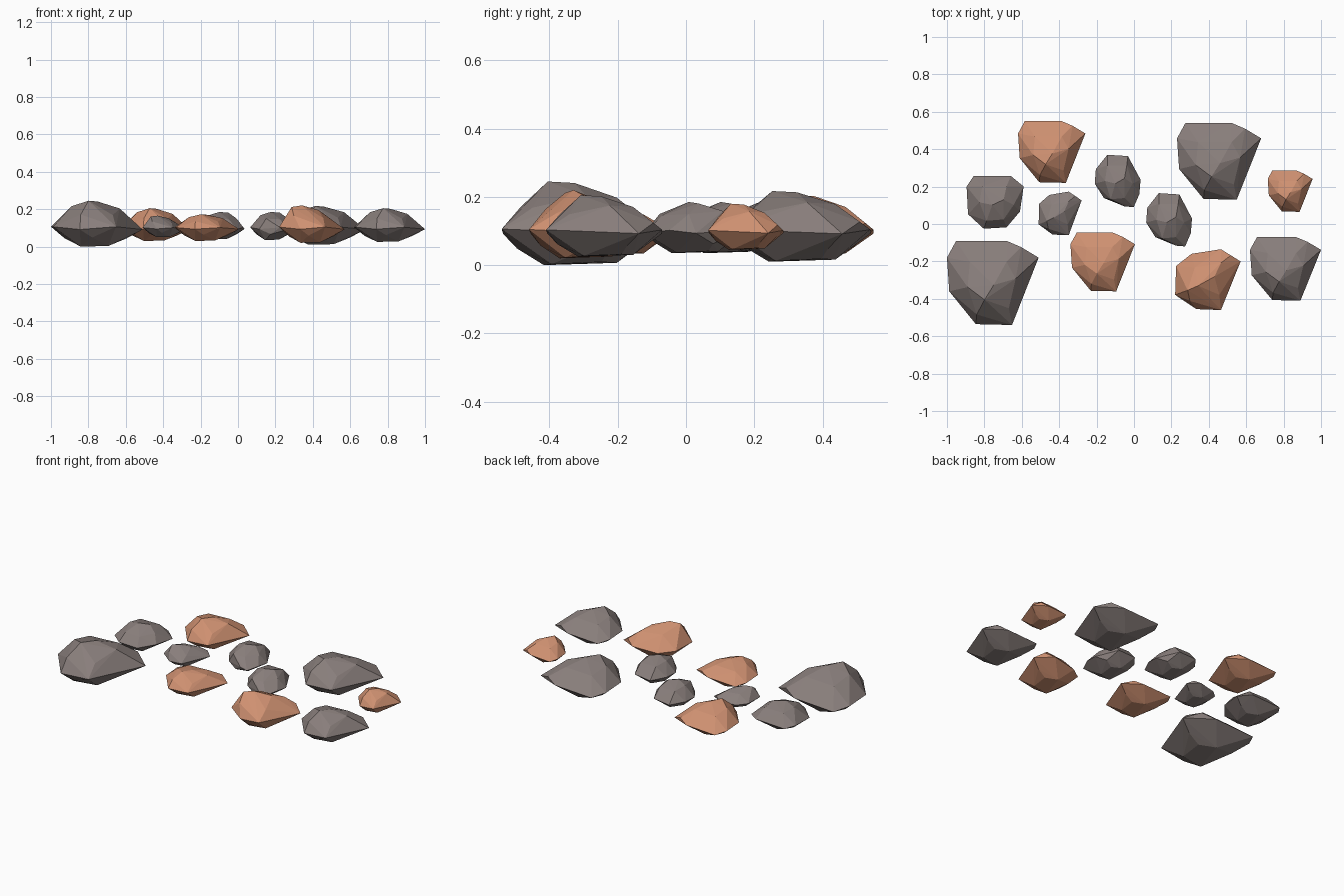
import bpy
import bmesh

cube = bpy.data.objects.get("Cube")
if cube:
    bpy.data.objects.remove(cube, do_unlink=True)


def make_material(name, colour):
    mat = bpy.data.materials.new(name)
    mat.use_nodes = True
    mat.diffuse_color = (*colour, 1)
    mat.node_tree.nodes["Principled BSDF"].inputs["Base Color"].default_value = (*colour, 1)
    return mat


grey = make_material("warm grey stone", (0.25, 0.21, 0.2))
copper = make_material("copper stone", (0.62, 0.28, 0.165))

# Rim outlines seen from above, in a unit square
RIMS = {
    "wedge": [(-1, .6), (-.8, 1), (.3, 1), (1, .6), (.42, -1), (-.37, -.98), (-.95, -.2)],
    "tilted": [(-.97, .45), (-.5, .85), (.4, 1), (1, .6), (.4, -1), (-.35, -.97), (-1, -.5)],
    "round": [(-1, .6), (-.75, 1), (.55, 1), (1, .6), (.87, -.35), (.4, -.95), (-.4, -1), (-.95, -.45)],
    "oval": [(-.95, .45), (-.45, 1), (.45, .95), (1, .05), (.95, -.5), (.7, -1), (.3, -.97), (-.6, -.65), (-1, -.1)],
}

# Upper facet corners: the peak leans to the front, with a long slope to the back
CROWNS = {
    "wedge": [(-.18, -.4, 1), (.02, -.05, .97), (-.55, -.1, .8), (-.5, .5, .62), (.3, .5, .68),
              (.5, .1, .72), (.62, .85, .25), (-.35, -.75, .5), (.35, -.6, .48)],
    "tilted": [(-.62, -.35, .93), (-.3, -.2, 1), (.2, .1, .8), (-.4, .4, .65), (.4, .55, .6),
               (.7, .8, .25), (-.55, -.7, .55), (.35, -.5, .45)],
    "round": [(-.1, -.1, 1), (.3, .1, .95), (-.55, 0, .8), (-.45, .6, .7), (.4, .6, .7),
              (.65, -.1, .6), (-.3, -.7, .6), (.3, -.65, .55)],
}
CROWNS["oval"] = CROWNS["round"]

# Lower facet corners, shared by every stone
KEEL = [(-.35, -.45, -1), (.25, -.35, -.97), (-.1, .5, -.93), (.3, .3, -.9),
        (-.7, .3, -.55), (.65, .4, -.55), (-.1, -.8, -.5)]


def make_stone(name, mat, shape, x, y, z):
    """Hull a faceted stone around its rim inside the given extents."""
    cx, cy = sum(x) / 2, sum(y) / 2
    hx, hy = (x[1] - x[0]) / 2, (y[1] - y[0]) / 2
    mid = 0.097
    points = [(u, v, 0.06 * (-1) ** i) for i, (u, v) in enumerate(RIMS[shape])]
    bm = bmesh.new()
    for u, v, w in points + CROWNS[shape] + KEEL:
        rise = (z[1] - mid) if w > 0 else (mid - z[0])
        bm.verts.new((cx + u * hx, cy + v * hy, mid + w * rise))
    hull = bmesh.ops.convex_hull(bm, input=bm.verts[:])
    unused = {e for e in hull["geom_interior"] + hull["geom_unused"]
              if isinstance(e, bmesh.types.BMVert)}
    bmesh.ops.delete(bm, geom=list(unused), context="VERTS")
    bmesh.ops.recalc_face_normals(bm, faces=bm.faces[:])
    mesh = bpy.data.meshes.new(name)
    bm.to_mesh(mesh)
    bm.free()
    mesh.materials.append(mat)
    bpy.context.collection.objects.link(bpy.data.objects.new(name, mesh))


# Large wedge stones
make_stone("grey_stone_front_right", grey, "wedge", (-1, -.51), (-.54, -.09), (0, .245))
make_stone("grey_stone_back_left", grey, "wedge", (.23, .68), (.13, .54), (.01, .217))
make_stone("grey_stone_front_left", grey, "wedge", (.62, 1), (-.41, -.07), (.025, .205))

# Copper stones
make_stone("copper_stone_back", copper, "wedge", (-.62, -.26), (.22, .55), (.03, .205))
make_stone("copper_stone_middle", copper, "wedge", (-.34, .005), (-.36, -.045), (.03, .172))
make_stone("copper_stone_front", copper, "tilted", (.22, .57), (-.46, -.135), (.02, .22))
make_stone("copper_stone_small", copper, "wedge", (.715, .955), (.065, .285), (.045, .18))

# Small grey pebbles
make_stone("grey_pebble_right", grey, "round", (-.895, -.59), (-.025, .257), (.035, .185))
make_stone("grey_pebble_inner", grey, "tilted", (-.51, -.28), (-.06, .173), (.05, .165))
make_stone("grey_pebble_back", grey, "oval", (-.21, .035), (.09, .37), (.04, .185))
make_stone("grey_pebble_centre", grey, "oval", (.065, .31), (-.12, .165), (.035, .185))
